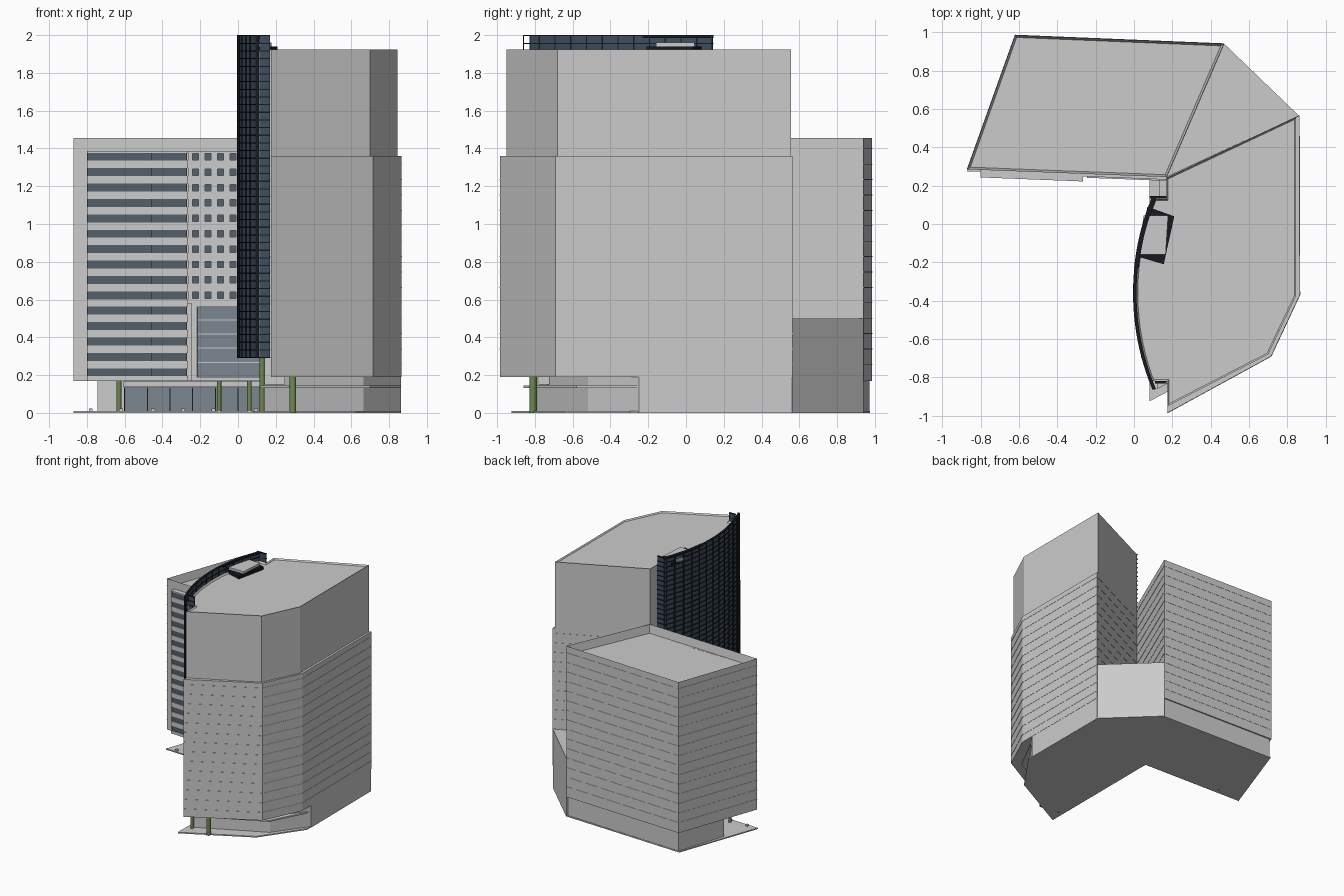
import bpy, bmesh, math
from mathutils import Vector

if "Cube" in bpy.data.objects:
    bpy.data.objects.remove(bpy.data.objects["Cube"])


def mat(name, r, g, b):
    m = bpy.data.materials.new(name)
    m.diffuse_color = (r, g, b, 1)
    m.use_nodes = True
    m.node_tree.nodes["Principled BSDF"].inputs["Base Color"].default_value = m.diffuse_color
    return m


NAVY = mat("navy_glass", 0.05, 0.075, 0.11)
BAND = mat("band_glass", 0.09, 0.115, 0.145)
SHOP = mat("shop_glass", 0.2, 0.24, 0.28)
BLACK = mat("black_metal", 0.008, 0.01, 0.014)
GREEN = mat("green_paint", 0.16, 0.25, 0.08)


def prism(bm, pts, z0, z1):
    """Extrude a plan outline from z0 to z1; returns the top face."""
    lo = [bm.verts.new((x, y, z0)) for x, y in pts]
    hi = [bm.verts.new((x, y, z1)) for x, y in pts]
    n = len(pts)
    bm.faces.new(lo[::-1])
    top = bm.faces.new(hi)
    for i in range(n):
        j = (i + 1) % n
        bm.faces.new((lo[i], lo[j], hi[j], hi[i]))
    return top


def strip(bm, p, q, z0, z1, out, back=0.005):
    """Thin panel along wall p-q, standing 'out' from its outer side."""
    p, q = Vector(p), Vector(q)
    d = (q - p).normalized()
    n = Vector((d.y, -d.x))
    prism(bm, [p + n * out, q + n * out, q - n * back, p - n * back], z0, z1)


def rect(x0, y0, x1, y1):
    return [(x0, y0), (x1, y0), (x1, y1), (x0, y1)]


def finish(bm, name, m=None):
    bmesh.ops.recalc_face_normals(bm, faces=bm.faces)
    me = bpy.data.meshes.new(name)
    bm.to_mesh(me)
    bm.free()
    ob = bpy.data.objects.new(name, me)
    bpy.context.collection.objects.link(ob)
    if m:
        me.materials.append(m)
    return ob


def solid(name, pts, z0, z1, m=None, parapet=None):
    bm = bmesh.new()
    top = prism(bm, pts, z0, z1)
    if parapet:
        bm.normal_update()
        bmesh.ops.inset_region(bm, faces=[top], thickness=parapet[0], use_even_offset=True)
        bmesh.ops.translate(bm, verts=list(top.verts), vec=(0, 0, -parapet[1]))
    return finish(bm, name, m)


def arc(off, n=24, y0=0.14, y1=-0.86):
    """Curved facade line in plan, from north to south."""
    cx, cy, r = 1.302, -0.36, 1.302 + off
    out = []
    for i in range(n + 1):
        y = y0 + (y1 - y0) * i / n
        out.append((cx - math.sqrt(r * r - (y - cy) ** 2), y))
    return out


FLOOR = 0.0815

# low wing with deep parapet
wing = [(-0.87, 0.285), (0.17, 0.245), (0.47, 0.94), (-0.62, 0.985)]
solid("low_wing", wing, 0.17, 1.455, parapet=(0.012, 0.07))

# tower: lower shaft, stepped-in top, curved bay core
low = [(0.175, -0.985), (0.715, -0.69), (0.865, -0.37), (0.862, 0.565), (0.17, 0.24)]
high = [(0.175, -0.95), (0.70, -0.68), (0.845, -0.375), (0.845, 0.557), (0.17, 0.24)]
solid("tower_shaft", low, 0.19, 1.36)
core = arc(-0.012, 20, 0.13, -0.82)
solid("tower_top", high + [(0.17, 0.13)] + core + [(0.175, -0.82)], 1.36, 1.925, parapet=(0.008, 0.012))
solid("bay_core", [(0.18, 0.13)] + core + [(0.18, -0.82)], 0.29, 1.36)

# link block between the wings
solid("link_block", [(0.17, 0.245), (0.86, 0.565), (0.47, 0.94)], 0, 0.5)

# recessed ground floor and ground slab
solid("ground_slab", [(-0.87, 0.275), (0.08, 0.24), (0.08, -0.925), (0.62, -0.64), (0.86, -0.3),
                      (0.86, 0.56), (0.47, 0.935), (-0.62, 0.975)], 0, 0.01)
solid("wing_base", [(-0.745, 0.55), (0.2, 0.52), (0.3, 0.56), (0.46, 0.93), (-0.61, 0.972)], 0, 0.17)
solid("tower_base", [(0.13, -0.78), (0.665, -0.52), (0.863, -0.25), (0.86, 0.56), (0.13, 0.6)], 0, 0.19)
solid("bay_base", rect(0.13, -0.78, 0.25, 0.24), 0.15, 0.29)
solid("tower_canopy", [(0.12, -0.86), (0.70, -0.58), (0.864, -0.26), (0.66, -0.5), (0.12, -0.76)], 0.132, 0.144)

# horizontal courses on plain walls
bm = bmesh.new()
for i in range(15):
    z = 0.255 + i * FLOOR
    for k in (1, 2, 3):
        strip(bm, wing[k], wing[(k + 1) % 4], z, z + 0.004, 0.002)
    if z < 1.34:
        for k in range(4):
            strip(bm, low[k], low[k + 1], z, z + 0.004, 0.002)
finish(bm, "wall_courses")

# ribbon window bay: glass core, spandrels, mullions
A, B = (-0.80, 0.243), (-0.265, 0.222)
solid("ribbon_glass", [(-0.796, 0.25), (-0.269, 0.229), (-0.269, 0.29), (-0.796, 0.29)], 0.172, 1.38, BAND)
bm = bmesh.new()
frame = [A, B, (-0.265, 0.29), (-0.80, 0.29)]
edges = [0.17] + [0.215 + i * FLOOR + s * 0.021 for i in range(15) for s in (-1, 1)] + [1.386]
for z0, z1 in zip(edges[::2], edges[1::2]):
    prism(bm, frame, z0, z1)
finish(bm, "ribbon_spandrels")
bm = bmesh.new()
for x in (-0.798, -0.457, -0.271):
    y = 0.243 - 0.0393 * (x + 0.8)
    prism(bm, rect(x - 0.002, y + 0.002, x + 0.002, y + 0.012), 0.18, 1.38)
finish(bm, "ribbon_mullions", BLACK)


def front(x):
    return (x, 0.285 - 0.03846 * (x + 0.87))


# punched window facade: glass sheet behind a grid of piers and spandrels
bm = bmesh.new()
strip(bm, front(-0.26), front(0.165), 0.59, 1.38, 0.003)
finish(bm, "punched_glass", BAND)
bm = bmesh.new()
cols = [-0.225 + 0.066 * k for k in range(6)]
xe = [-0.265] + [c + s * 0.016 for c in cols for s in (-1, 1)] + [0.17]
for x0, x1 in zip(xe[::2], xe[1::2]):
    strip(bm, front(x0), front(x1), 0.58, 1.386, 0.014)
rows = [1.356 - FLOOR * i for i in range(9, -1, -1)]
ze = [0.58] + [r + s * 0.017 for r in rows for s in (-1, 1)] + [1.386]
for z0, z1 in zip(ze[::2], ze[1::2]):
    strip(bm, front(-0.265), front(0.17), z0, z1, 0.0135)
finish(bm, "punched_facade")

# tall lobby glazing
bm = bmesh.new()
strip(bm, front(-0.22), front(0.15), 0.19, 0.565, 0.01)
finish(bm, "lobby_glass", SHOP)
bm = bmesh.new()
strip(bm, front(-0.245), front(-0.215), 0.17, 0.585, 0.02)
strip(bm, front(-0.245), front(0.165), 0.56, 0.585, 0.02)
strip(bm, front(-0.245), front(0.165), 0.17, 0.19, 0.02)
for z in (0.265, 0.34, 0.415, 0.49):
    strip(bm, front(-0.22), front(0.15), z, z + 0.005, 0.014)
finish(bm, "lobby_frame")

# storefront under the wing
solid("storefront_glass", rect(-0.6, 0.46, 0.14, 0.56), 0.01, 0.135, SHOP)
solid("storefront_canopy", rect(-0.61, 0.42, 0.14, 0.56), 0.137, 0.165)
bm = bmesh.new()
for i in range(7):
    x = -0.6 + i * 0.12
    prism(bm, rect(x - 0.003, 0.455, x + 0.003, 0.465), 0.01, 0.135)
finish(bm, "storefront_mullions", BLACK)

# curved curtain wall
outer, inner = arc(0.0, 24, 0.14, -0.82), arc(-0.01, 24, 0.14, -0.82)
solid("curtain_glass", outer + inner[::-1], 0.292, 1.995, NAVY)
bm = bmesh.new()
o2, i2 = arc(0.005), arc(-0.013)
ring = o2 + i2[::-1]
n_rings = 42
for i in range(n_rings + 1):
    z = 0.29 + i * (1.704 / n_rings)
    prism(bm, ring, z, z + 0.006)
    strip(bm, (0.17, 0.138), (0.082, 0.138), z, z + 0.006, 0.008)
    strip(bm, (0.11, -0.825), (0.17, -0.825), z, z + 0.006, 0.006)
for i in range(0, 25, 2):
    j = min(i, 23)
    x, y = o2[i]
    prism(bm, rect(x - 0.001, y - 0.003, x + 0.017, y + 0.003), 0.29, 2.0)
finish(bm, "curtain_mullions", BLACK)
bm = bmesh.new()
strip(bm, (0.17, 0.138), (0.085, 0.138), 0.292, 1.995, 0.003)
strip(bm, (0.115, -0.825), (0.17, -0.825), 0.292, 1.995, 0.003)
finish(bm, "curtain_returns", NAVY)
solid("curtain_cap", arc(0.006, 12, 0.145, -0.23) + arc(-0.018, 12, 0.145, -0.23)[::-1], 1.985, 2.0, BLACK)

# roof hatch on a dark skewed frame
solid("hatch_frame", [(0.02, -0.17), (0.155, -0.21), (0.21, 0.04), (0.07, 0.09)], 1.91, 1.94, BLACK)
solid("hatch_slab", [(0.025, -0.16), (0.165, -0.16), (0.178, 0.045), (0.05, 0.045)], 1.938, 1.96)

# green columns
for k, (x, y, r, h) in enumerate([(-0.63, 0.31, 0.012, 0.17), (0.128, -0.80, 0.013, 0.29),
                                  (0.29, -0.81, 0.018, 0.19), (-0.1, 0.26, 0.012, 0.17),
                                  (0.06, 0.255, 0.012, 0.17)]):
    solid(f"green_column_{k}", [(x + r * math.cos(a * math.pi / 6), y + r * math.sin(a * math.pi / 6))
                                for a in range(12)], 0, h, GREEN)

# small bollards along the slab edges
bm = bmesh.new()
for x in (-0.78, -0.62, -0.45, -0.29, -0.13):
    y = front(x)[1]
    prism(bm, rect(x - 0.01, y, x + 0.01, y + 0.02), 0.005, 0.022)
for y in (-0.7, -0.5, -0.3, -0.1, 0.1):
    prism(bm, rect(0.085, y - 0.01, 0.105, y + 0.01), 0.005, 0.022)
finish(bm, "bollards")
